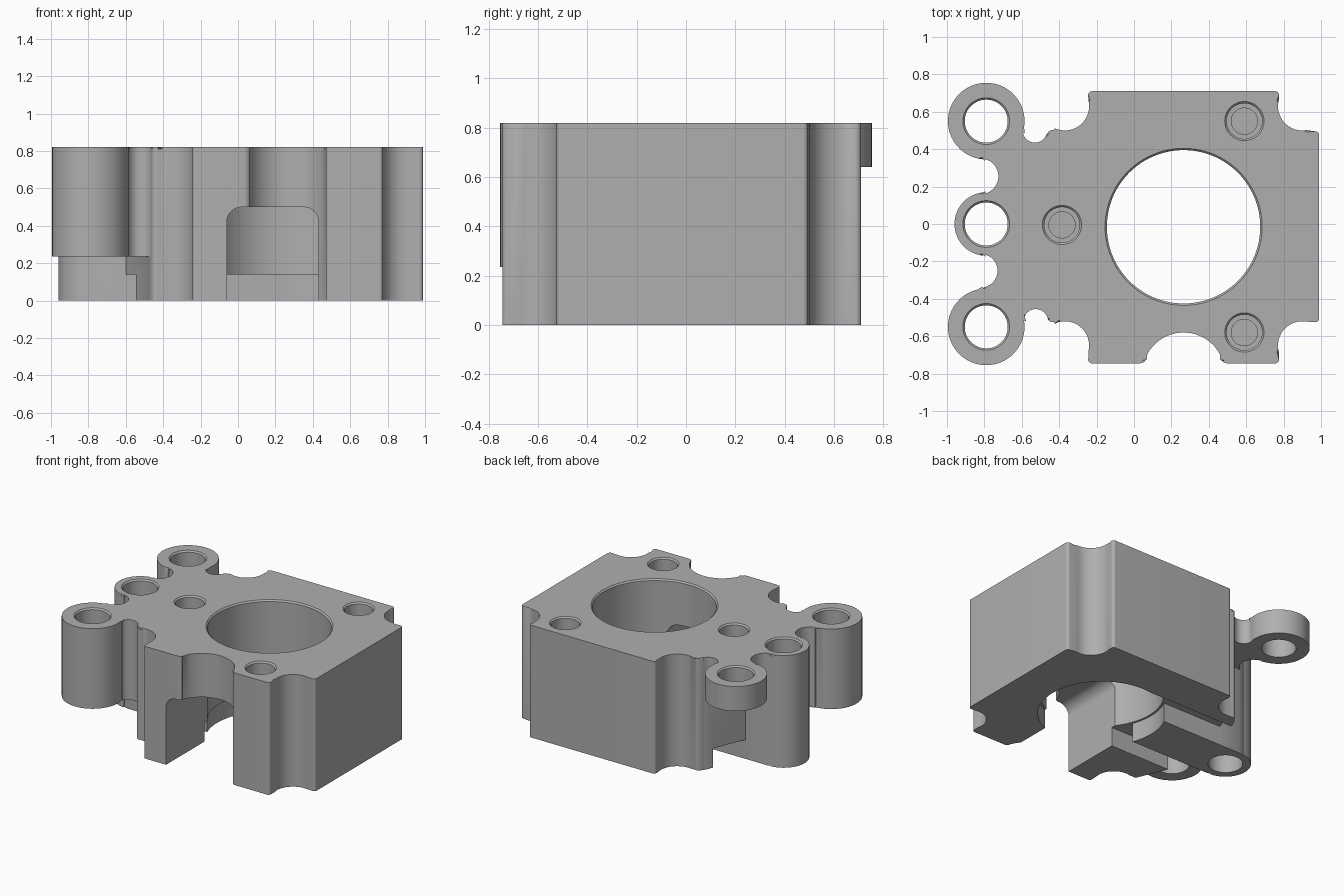
import bpy, bmesh
from math import cos, sin, radians, ceil

cube = bpy.data.objects.get("Cube")
if cube:
    bpy.data.objects.remove(cube, do_unlink=True)

HEIGHT = 0.82
EDGE = 0.01

metal = bpy.data.materials.new("plain_grey")
metal.use_nodes = True
GREY = (0.43, 0.43, 0.43, 1)
metal.diffuse_color = GREY
metal.node_tree.nodes["Principled BSDF"].inputs["Base Color"].default_value = GREY


def arc(cx, cy, r, start, end, step=7.5):
    n = max(3, ceil(abs(end - start) / step))
    angles = [radians(start + (end - start) * i / n) for i in range(n + 1)]
    return [(cx + r * cos(a), cy + r * sin(a)) for a in angles]


def loft(name, rings, top_bevel=0):
    """Closed solid through a stack of equal rings."""
    bm = bmesh.new()
    loops = [[bm.verts.new(p) for p in ring] for ring in rings]
    n = len(loops[0])
    for low, high in zip(loops, loops[1:]):
        for i in range(n):
            j = (i + 1) % n
            bm.faces.new((low[i], low[j], high[j], high[i]))
    bm.faces.new(loops[0][::-1])
    top = bm.faces.new(loops[-1])
    if top_bevel:
        bmesh.ops.bevel(bm, geom=list(top.edges), offset=top_bevel,
                        segments=1, affect='EDGES')
    bmesh.ops.recalc_face_normals(bm, faces=bm.faces)
    mesh = bpy.data.meshes.new(name)
    bm.to_mesh(mesh)
    bm.free()
    mesh.materials.append(metal)
    obj = bpy.data.objects.new(name, mesh)
    bpy.context.collection.objects.link(obj)
    return obj


def prism(name, points, z0, z1, bevel=0):
    return loft(name, [[(x, y, z) for x, y in points] for z in (z0, z1)], bevel)


def box(name, x0, x1, y0, y1, z0, z1):
    return prism(name, [(x0, y0), (x1, y0), (x1, y1), (x0, y1)], z0, z1)


def drill(name, x, y, profile, n=48):
    """Round cutter from (radius, height) pairs."""
    return loft(name, [[(x + r * cos(radians(360 * i / n)),
                         y + r * sin(radians(360 * i / n)), z)
                        for i in range(n)] for r, z in profile])


# Plan outline, anticlockwise from the front right corner
outline = []
for a in (
    (.97, -.505, .02, 270, 360), (.97, .475, .02, 0, 90),   # right side
    (.90, .63, .13, -80, -195), (.755, .69, .02, -10, 90),  # back scallops
    (-.225, .69, .02, 90, 190), (-.37, .63, .13, 15, -100),
    (-.435, .475, .028, 70, 150), (-.53, .50, .065, -20, -165),
    (-.79, .55, .205, -17, 265),                            # back ear
    (-.82, .255, .095, 80, -80),
    (-.79, 0, .17, 95, 265),                                # middle boss
    (-.82, -.25, .09, 80, -80),
    (-.79, -.55, .205, 95, 377),                            # front ear
    (-.525, -.52, .065, 160, 15), (-.435, -.497, .028, 210, 290),
    (-.37, -.65, .13, 105, -10), (-.225, -.725, .02, 170, 270),
    (.03, -.705, .04, 270, 320), (.265, -.80, .22, 160, 20),
    (.50, -.705, .04, 220, 270),
    (.755, -.725, .02, 270, 370), (.90, -.65, .13, 195, 80),
):
    outline += arc(*a)
body = prism("housing_body", outline, 0, HEIGHT, EDGE)

cutters = []

# Space under the two ears
for side, under in ((1, .64), (-1, .235)):
    pts = [(-1.2, .17), (-.60, .17), (-.47, .485), (-.50, .9), (-1.2, .9)]
    cutters.append(prism("ear_relief", [(x, side * y) for x, y in pts], -.1, under))

# Main bore with its wider mouth underneath
lip = HEIGHT - EDGE
cutters.append(drill("bore", .265, -.015,
                     [(.425, -.1), (.425, .14), (.41, .14), (.41, lip),
                      (.41 + 2 * EDGE, lip + 2 * EDGE)], 96))

# Channels in the underside, either side of the middle bar
cutters.append(box("front_channel", -1.2, .1, -.30, -.17, -.1, .14))
cutters.append(box("back_channel", -1.2, .27, .17, .405, -.1, .14))

# Front opening with rounded upper corners
arch = [(-.06, -.1), (.43, -.1)] + arc(.35, .42, .08, 0, 90) + arc(.02, .42, .08, 90, 180)
cutters.append(loft("front_opening", [[(x, y, z) for x, z in arch] for y in (-.95, -.1)]))

# Through holes in the ears and boss
for y in (.55, 0, -.55):
    cutters.append(drill("ear_hole", -.79, y,
                         [(.115, -.1), (.115, lip), (.115 + 2 * EDGE, lip + 2 * EDGE)]))

# Blind stepped screw holes
for x, y in ((.59, .55), (.59, -.58), (-.385, -.005)):
    cutters.append(drill("screw_hole", x, y,
                         [(.07, .55), (.07, .62), (.095, .62), (.095, lip),
                          (.095 + 2 * EDGE, lip + 2 * EDGE)]))

bpy.ops.object.select_all(action='DESELECT')
bpy.context.view_layer.objects.active = body
body.select_set(True)
for cutter in cutters:
    cutter.hide_render = True
    mod = body.modifiers.new("cut", 'BOOLEAN')
    mod.operation = 'DIFFERENCE'
    mod.solver = 'EXACT'
    mod.object = cutter
    bpy.ops.object.modifier_apply(modifier=mod.name)
    bpy.data.objects.remove(cutter, do_unlink=True)

bpy.ops.object.shade_smooth_by_angle(angle=radians(30))
